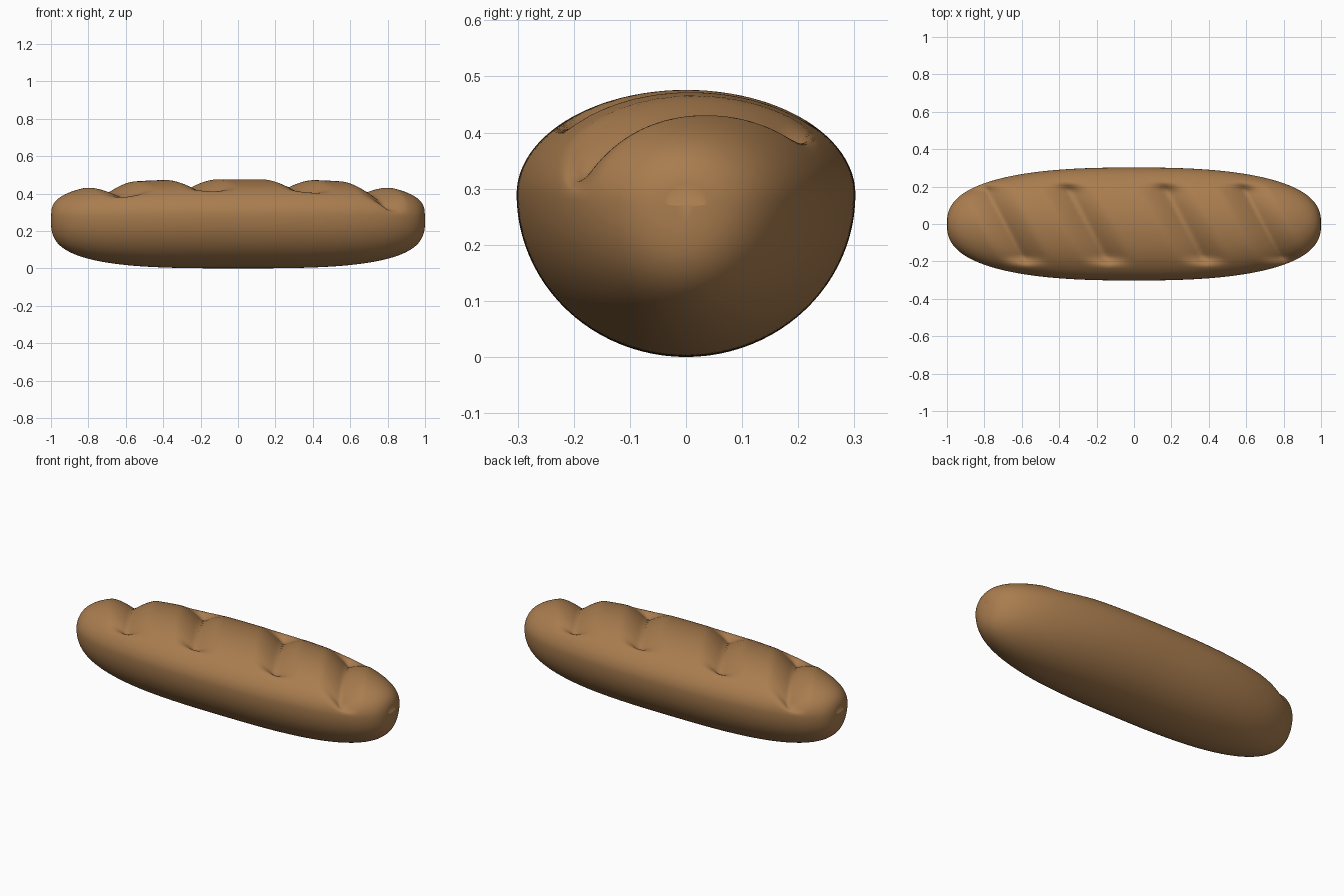
import bpy, bmesh, math

if "Cube" in bpy.data.objects:
    bpy.data.objects.remove(bpy.data.objects["Cube"])

RINGS, SIDES = 150, 96
SLASHES = (-0.69, -0.25, 0.27, 0.69)   # x where each slash crosses the ridge


def taper(x, n):
    """Blunt lengthwise outline: 1 in the middle, 0 at the tips."""
    return max(0.0, 1 - abs(x) ** n) ** (1 / n)


def slash_depth(x, y):
    """Depth of the diagonal scoring at a point on the crust."""
    fade = min(1.0, max(0.0, (0.23 - abs(y)) / 0.06))
    fade = fade * fade * (3 - 2 * fade)
    d = min(abs(x - (c - 0.54 * y)) for c in SLASHES)
    return 0.062 * fade * max(0.0, 1 - d / 0.14) ** 1.4


def crust_point(x, a):
    y = 0.302 * taper(x, 2.55) * math.cos(a)
    s = math.sin(a)
    mid = 0.27 + 0.02 * taper(x, 2)
    if s > 0:
        z = mid + (0.27 + 0.206 * taper(x, 3.1) - mid) * s if abs(x) < 0.999 else mid
        z -= slash_depth(x, y) * min(1.0, s * 3)
    else:
        z = mid + (mid - 0.27 + 0.27 * taper(x, 3.2)) * s
    return x, y, z


crust = bpy.data.materials.new("crust brown")
crust.diffuse_color = (0.40, 0.205, 0.078, 1)
crust.use_nodes = True
crust.node_tree.nodes["Principled BSDF"].inputs["Base Color"].default_value = crust.diffuse_color

# Loaf: rings along x, closed by a point at each tip
bm = bmesh.new()
rings = []
for i in range(1, RINGS):
    x = -math.cos(math.pi * i / RINGS)
    rings.append([bm.verts.new(crust_point(x, 2 * math.pi * j / SIDES)) for j in range(SIDES)])
tips = [bm.verts.new((-1, 0, 0.27)), bm.verts.new((1, 0, 0.27))]
for j in range(SIDES):
    k = (j + 1) % SIDES
    for a, b in zip(rings, rings[1:]):
        bm.faces.new((a[j], b[j], b[k], a[k]))
    bm.faces.new((tips[0], rings[0][j], rings[0][k]))
    bm.faces.new((tips[1], rings[-1][k], rings[-1][j]))
bmesh.ops.recalc_face_normals(bm, faces=bm.faces)
for f in bm.faces:
    f.smooth = True
mesh = bpy.data.meshes.new("bread_loaf")
bm.to_mesh(mesh)
bm.free()
mesh.materials.append(crust)
loaf = bpy.data.objects.new("bread_loaf", mesh)
bpy.context.collection.objects.link(loaf)
